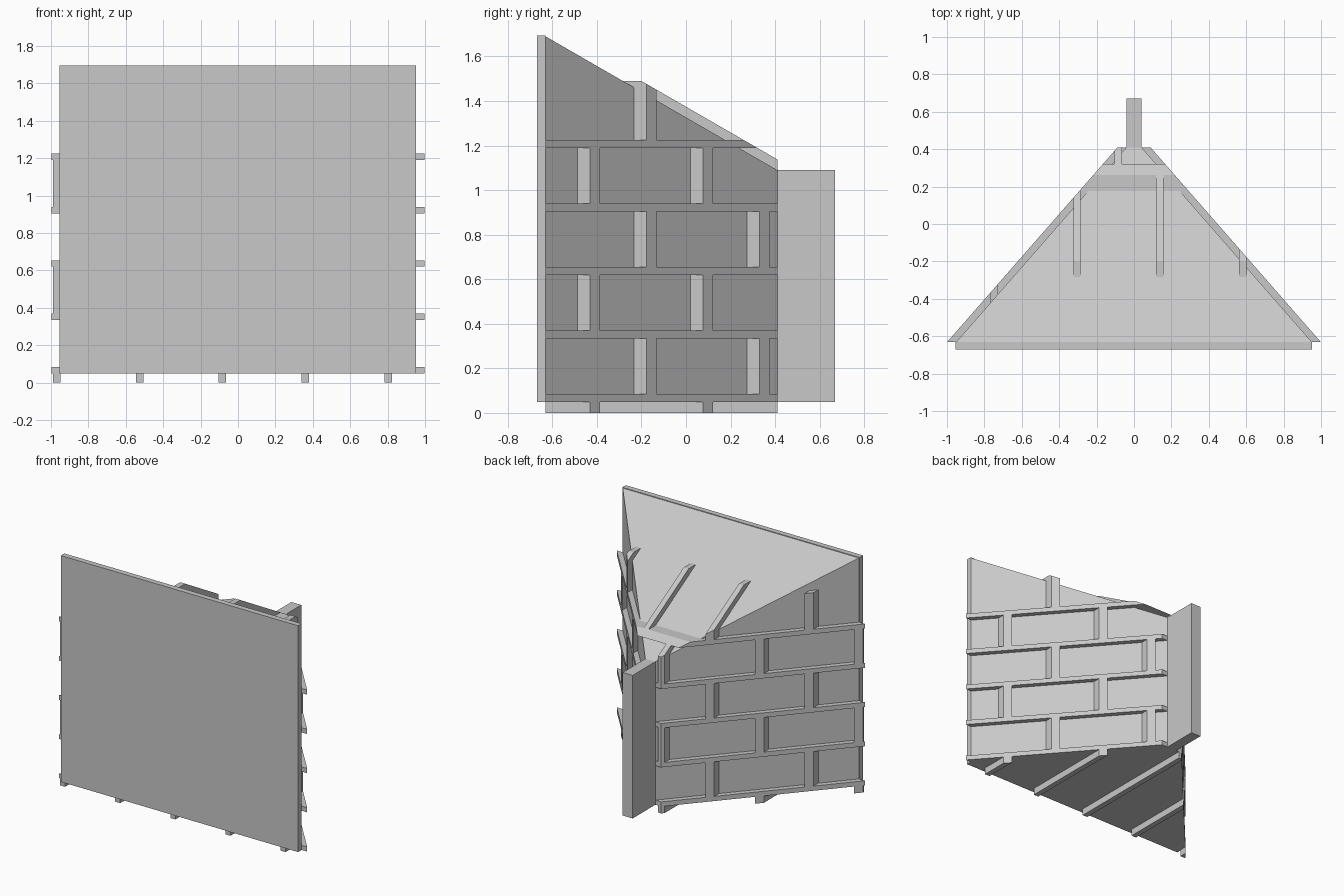
import bpy
import bmesh
from mathutils import Vector

if "Cube" in bpy.data.objects:
    bpy.data.objects.remove(bpy.data.objects["Cube"], do_unlink=True)

GREY = 0.58
mat = bpy.data.materials.new("plain_grey")
mat.use_nodes = True
mat.diffuse_color = (GREY, GREY, GREY, 1)
mat.node_tree.nodes["Principled BSDF"].inputs["Base Color"].default_value = (GREY, GREY, GREY, 1)

FRONT, BACK = -0.63, 0.41
BASE, PEAK = 0.05, 1.69
SIDE_SLOPE, ROOF_SLOPE = 0.875, 0.577
RAISE = 0.048


def wedge_planes(offset):
    """Two slanting sides and the sloping roof, pushed outward by offset."""
    half = 0.95 + offset
    return [
        (Vector((half, FRONT, 0)), Vector((1, SIDE_SLOPE, 0))),
        (Vector((-half, FRONT, 0)), Vector((-1, SIDE_SLOPE, 0))),
        (Vector((0, FRONT, PEAK + offset)), Vector((0, ROOF_SLOPE, 1))),
    ]


def block(name, xs, ys, zs, planes=()):
    """Axis-aligned box trimmed by cutting planes."""
    bm = bmesh.new()
    bmesh.ops.create_cube(bm, size=1)
    for v in bm.verts:
        v.co = [r[0] if c < 0 else r[1] for c, r in zip(v.co, (xs, ys, zs))]
    for point, normal in planes:
        cut = bmesh.ops.bisect_plane(
            bm, geom=bm.verts[:] + bm.edges[:] + bm.faces[:], dist=1e-5,
            plane_co=point, plane_no=normal, clear_outer=True)
        rim = [e for e in cut["geom_cut"]
               if isinstance(e, bmesh.types.BMEdge) and e.is_boundary]
        if len(rim) > 2:
            bmesh.ops.edgeloop_fill(bm, edges=rim)
    if bm.faces:
        bmesh.ops.recalc_face_normals(bm, faces=bm.faces[:])
        mesh = bpy.data.meshes.new(name)
        bm.to_mesh(mesh)
        mesh.materials.append(mat)
        bpy.context.collection.objects.link(bpy.data.objects.new(name, mesh))
    bm.free()


# Main masses: front plate, wedge body and rear fin
block("front_plate", (-0.955, 0.953), (-0.67, FRONT), (BASE, 1.695))
block("wedge_body", (-1, 1), (FRONT, BACK), (BASE, 1.75), wedge_planes(0))
block("rear_fin", (-0.04, 0.04), (BACK, 0.67), (BASE, 1.09))

# Raised horizontal courses
outer = wedge_planes(RAISE)
PITCH, COURSE = 0.285, 0.034
for i in range(5):
    z = BASE + i * PITCH
    block(f"course_band_{i + 1}", (-1.1, 1.1), (FRONT, BACK), (z, z + COURSE), outer)

# Raised upright joints, staggered by half a brick from row to row
BRICK, JOINT = 0.4435, 0.02
for row in range(6):
    top = BASE + row * PITCH if row < 5 else 1.49
    bottom = max(0, BASE + (row - 1) * PITCH + COURSE)
    start = -0.97 + (BRICK / 2 if row % 2 else 0)
    for col in range(5):
        x = start + col * BRICK
        block(f"upright_joint_{row}_{col}", (x - JOINT, x + JOINT),
              (FRONT, BACK), (bottom, top), outer)
